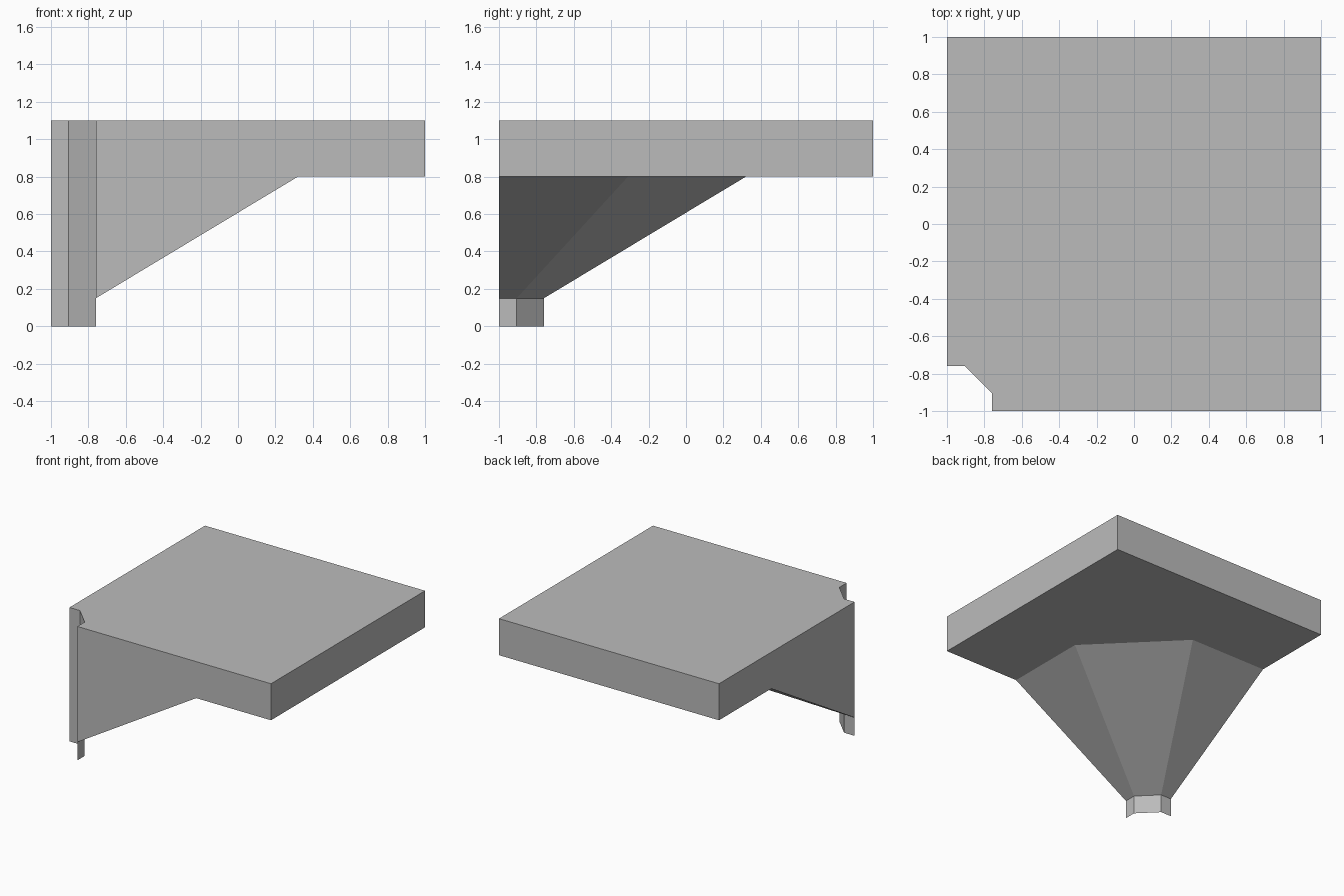
import bpy
import bmesh

if "Cube" in bpy.data.objects:
    bpy.data.objects.remove(bpy.data.objects["Cube"], do_unlink=True)

# One plain concrete colour
concrete = bpy.data.materials.new("concrete_grey")
concrete.use_nodes = True
grey = (0.5, 0.5, 0.5, 1)
concrete.diffuse_color = grey
concrete.node_tree.nodes["Principled BSDF"].inputs["Base Color"].default_value = grey

FOOT, SOFFIT, TOP = 0.15, 0.8, 1.1


def octagon_corner(reach, corner):
    """Quarter outline of an octagon centred on the front right corner."""
    return [(-1, reach), (corner, reach), (reach, corner), (reach, -1)]


shaft = octagon_corner(-0.76, -0.905)
flare = octagon_corner(0.32, -0.31)
rim = [(-1, 1), (1, 1), (1, -1)]


def at(outline, z):
    return [(x, y, z) for x, y in outline]


def strip(low, high):
    """Quads joining two matching rows of points."""
    return [[low[i], high[i], high[i + 1], low[i + 1]] for i in range(len(low) - 1)]


def make_part(name, faces):
    bm = bmesh.new()
    for face in faces:
        bm.faces.new([bm.verts.new(p) for p in face])
    bmesh.ops.remove_doubles(bm, verts=bm.verts, dist=0.0001)
    mesh = bpy.data.meshes.new(name)
    bm.to_mesh(mesh)
    bm.free()
    mesh.materials.append(concrete)
    bpy.context.collection.objects.link(bpy.data.objects.new(name, mesh))


# Slab: notched top, two outer edges, soffit around the flare
make_part("slab", [
    at(rim[::-1] + shaft, TOP),
    *strip(at(rim, SOFFIT), at(rim, TOP)),
    at(rim + flare[::-1], SOFFIT),
])

# Flared column capital
make_part("capital", strip(at(shaft, FOOT), at(flare, SOFFIT)))

# Cut faces on the front and right, from the shaft out to the slab edge
front_cut = [(-0.76, FOOT), (0.32, SOFFIT), (1, SOFFIT), (1, TOP), (-0.76, TOP)]
make_part("front_cut_face", [[(u, -1, z) for u, z in front_cut]])
make_part("right_cut_face", [[(-1, u, z) for u, z in reversed(front_cut)]])

# Column socket through the slab, and the thin column collar below it
make_part("column_socket", strip(at(shaft[::-1], FOOT), at(shaft[::-1], TOP)))
make_part("column_collar", strip(at(shaft, 0), at(shaft, FOOT)))
